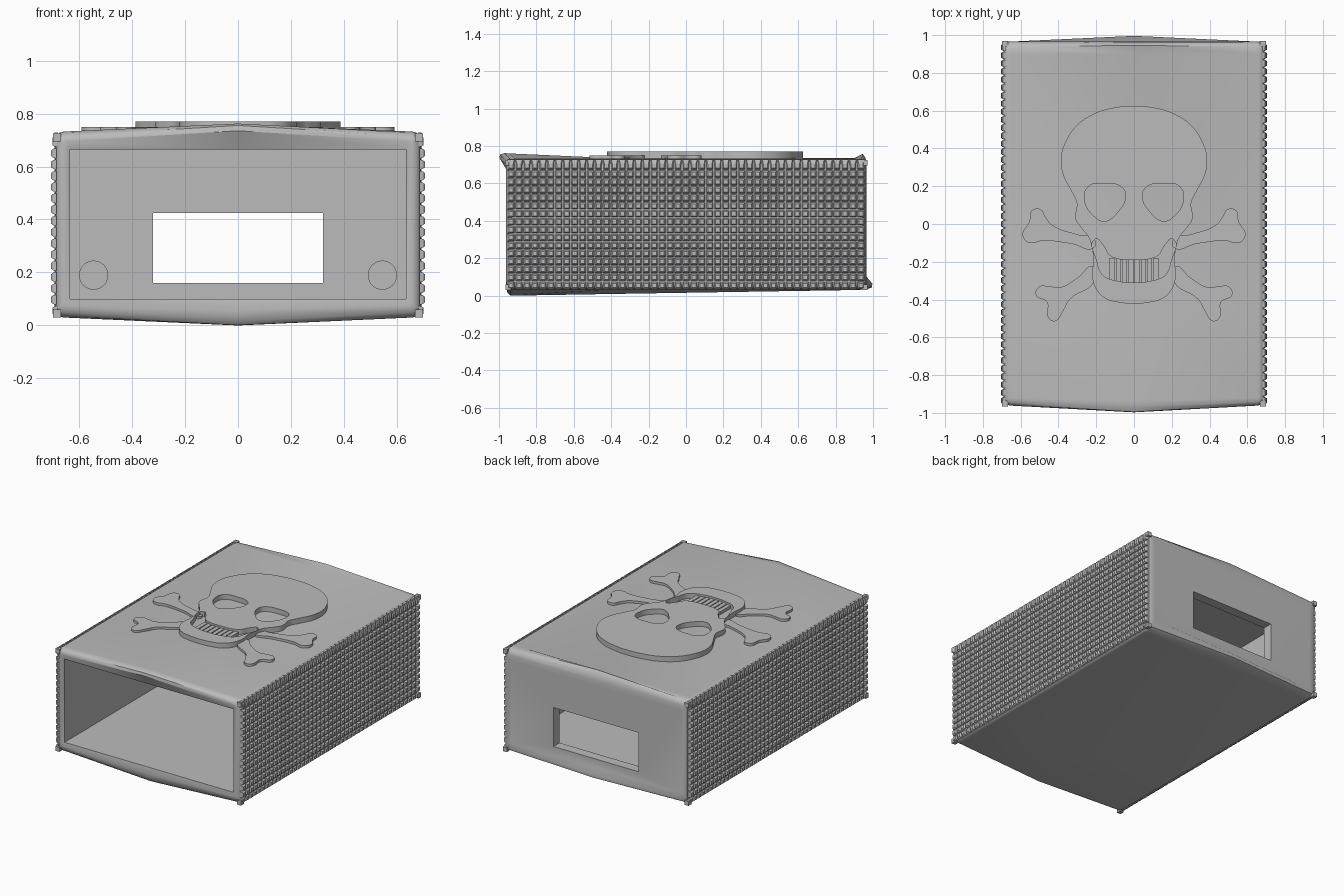
import bpy, bmesh, math

if "Cube" in bpy.data.objects:
    bpy.data.objects.remove(bpy.data.objects["Cube"])

mat = bpy.data.materials.new("plain grey")
mat.diffuse_color = (0.5, 0.5, 0.5, 1)
mat.use_nodes = True
mat.node_tree.nodes["Principled BSDF"].inputs["Base Color"].default_value = mat.diffuse_color


def finish(name, bm, angle=None):
    bmesh.ops.remove_doubles(bm, verts=bm.verts, dist=1e-5)
    bmesh.ops.recalc_face_normals(bm, faces=bm.faces)
    me = bpy.data.meshes.new(name)
    bm.to_mesh(me)
    bm.free()
    me.materials.append(mat)
    ob = bpy.data.objects.new(name, me)
    bpy.context.collection.objects.link(ob)
    if angle:
        bpy.ops.object.select_all(action='DESELECT')
        ob.select_set(True)
        bpy.context.view_layer.objects.active = ob
        bpy.ops.object.shade_smooth_by_angle(angle=math.radians(angle))
    return ob


# Case: rounded rectangle rings joined front to back, then back through the inside
def ring(bm, y, hw, zb, zt, r=0, top=(0, 0), bot=(0, 0)):
    """top / bot are the (y, z) shifts of the edge midpoints, giving the bowed lips."""
    pts = []
    for i, (sx, z) in enumerate(((1, zt - r), (-1, zt - r), (-1, zb + r), (1, zb + r))):
        for k in range(5):
            a = math.pi / 2 * (i + k / 4)
            pts.append((sx * (hw - r) + r * math.cos(a), y, z + r * math.sin(a)))
        if i == 0:
            pts.append((0, y + top[0], zt + top[1]))
        if i == 2:
            pts.append((0, y + bot[0], zb + bot[1]))
    return [bm.verts.new(p) for p in pts]


bm = bmesh.new()
rings = [ring(bm, *a) for a in (
    (-0.955, 0.635, 0.10, 0.665),
    (-0.962, 0.655, 0.075, 0.695, 0.01, (-0.035, 0.04), (0, -0.02)),
    (-0.955, 0.675, 0.05, 0.715, 0.02, (-0.04, 0.04), (0, -0.035)),
    (-0.94, 0.688, 0.035, 0.728, 0.03, (-0.03, 0.034), (0, -0.034)),
    (-0.92, 0.692, 0.03, 0.732, 0.035, (-0.02, 0.028), (0, -0.03)),
    (-0.45, 0.692, 0.03, 0.732, 0.035, (0, 0.006), (0, -0.022)),
    (0.90, 0.692, 0.03, 0.732, 0.035, (0, 0.004), (0, 0)),
    (0.94, 0.69, 0.033, 0.729, 0.035, (0.005, 0.029), (0.025, 0)),
    (0.96, 0.68, 0.045, 0.715, 0.03, (0, 0.02), (0.035, 0)),
    (0.966, 0.665, 0.065, 0.695, 0.02, (0, 0), (0.03, 0)),
    (0.966, 0.64, 0.10, 0.66),
    (0.966, 0.32, 0.16, 0.425),
    (0.90, 0.32, 0.16, 0.425),
    (0.90, 0.635, 0.10, 0.665))]
for a, b in zip(rings, rings[1:] + rings[:1]):
    for i in range(len(a)):
        j = (i + 1) % len(a)
        bm.faces.new((a[i], a[j], b[j], b[i]))
bmesh.ops.remove_doubles(bm, verts=bm.verts, dist=1e-5)
bmesh.ops.dissolve_degenerate(bm, dist=1e-5, edges=bm.edges)
finish("case", bm, 35)

# Knurled grips: a grid of small tapered studs on both sides
bm = bmesh.new()
P = 0.0425
for s in (1, -1):
    for i in range(45):
        for j in range(16):
            y, z = (i - 22) * P, 0.055 + j * P
            loops = []
            for x, h in ((0.685, 0.0195), (0.698, 0.0165), (0.705, 0.011)):
                up = 0.018 if j == 15 and h > 0.012 else 0
                loops.append([bm.verts.new((s * (x - (0.004 if j in (0, 15) else 0)),
                                            y + u * h, z + v * h + (up if v > 0 else 0)))
                              for u, v in ((-1, -1), (1, -1), (1, 1), (-1, 1))])
            for a, b in zip(loops, loops[1:]):
                for k in range(4):
                    bm.faces.new((a[k], a[(k + 1) % 4], b[(k + 1) % 4], b[k]))
            bm.faces.new(loops[-1])
# Corner tips of the grips
for sx in (1, -1):
    for y, z in ((-0.95, 0.045), (0.955, 0.045), (-0.95, 0.71), (0.955, 0.71)):
        r = bmesh.ops.create_cube(bm, size=0.03)
        for v in r["verts"]:
            v.co.x += sx * 0.683
            v.co.y += y
            v.co.z += z
finish("side_grips", bm)


# Raised emblem: filled curves turned into plates
def plate(name, loops, z0, z1, kind='AUTO'):
    cu = bpy.data.curves.new(name, 'CURVE')
    cu.dimensions, cu.fill_mode, cu.extrude = '2D', 'BOTH', (z1 - z0) / 2
    cu.resolution_u = 6
    for pts in loops:
        sp = cu.splines.new('BEZIER')
        sp.bezier_points.add(len(pts) - 1)
        sp.use_cyclic_u = True
        for bp, (x, y) in zip(sp.bezier_points, pts):
            bp.co = (x, y, 0)
            bp.handle_left_type = bp.handle_right_type = kind
    tmp = bpy.data.objects.new(name + "_curve", cu)
    bpy.context.collection.objects.link(tmp)
    bpy.context.view_layer.update()
    me = bpy.data.meshes.new_from_object(tmp.evaluated_get(bpy.context.evaluated_depsgraph_get()))
    bpy.data.objects.remove(tmp)
    bm = bmesh.new()
    bm.from_mesh(me)
    bmesh.ops.translate(bm, verts=bm.verts, vec=(0, 0, (z0 + z1) / 2))
    return finish(name, bm, 30)


def flip(pts):
    return [(-x, y) for x, y in reversed(pts)]


def sym(pts):
    """Right half running from the centre line to the centre line, mirrored."""
    return pts + flip(pts[1:-1])


head = [(0, .625), (.11, .615), (.21, .585), (.3, .525), (.36, .44), (.387, .35), (.375, .26),
        (.335, .18), (.303, .11), (.31, .03), (.28, -.02), (.24, -.07), (.222, -.13), (.215, -.2),
        (.222, -.27), (.2, -.345), (.15, -.395), (.08, -.415), (0, -.422)]
eye = [(.06, .19), (.16, .215), (.245, .195), (.26, .12), (.215, .045), (.155, .015),
       (.085, .065), (.045, .14)]
mouth = [(0, -.19), (.085, -.185), (.13, -.165), (.165, -.11), (.205, -.08), (.195, -.2),
         (.165, -.27), (.085, -.302), (0, -.31)]
plate("skull", [sym(head), eye, flip(eye), sym(mouth)], 0.72, 0.77)

# Teeth set inside the mouth
teeth = []
for i in range(8):
    x = (i - 3.5) * 0.033
    b = -.312 + .9 * x * x
    teeth.append([(x - .0135, b), (x + .0135, b), (x + .0135, -.18), (x - .0135, -.18)])
plate("teeth", teeth, 0.72, 0.757, 'VECTOR')

# Crossed bones, each end mirrored
upper = [(.21, -.08), (.3, -.055), (.44, .0), (.47, .04), (.495, .078), (.54, .072), (.555, .01),
         (.59, -.055), (.56, -.098), (.48, -.088), (.33, -.105), (.21, -.125)]
lower = [(.21, -.225), (.3, -.285), (.39, -.335), (.45, -.33), (.5, -.33), (.52, -.375),
         (.46, -.415), (.457, -.49), (.42, -.515), (.375, -.46), (.34, -.4), (.21, -.305)]
for nm, b in (("upper", upper), ("lower", lower)):
    plate(nm + "_bone_ends", [b, flip(b)], 0.72, 0.75)

# Round pegs on the inside of the back wall
bm = bmesh.new()
for s in (1, -1):
    r = bmesh.ops.create_cone(bm, cap_ends=True, segments=32, radius1=.055, radius2=.055, depth=.04)
    for v in r["verts"]:
        x, y, z = v.co
        v.co = (s * .545 + x, .89 + z, .19 + y)
finish("inner_pegs", bm, 30)
